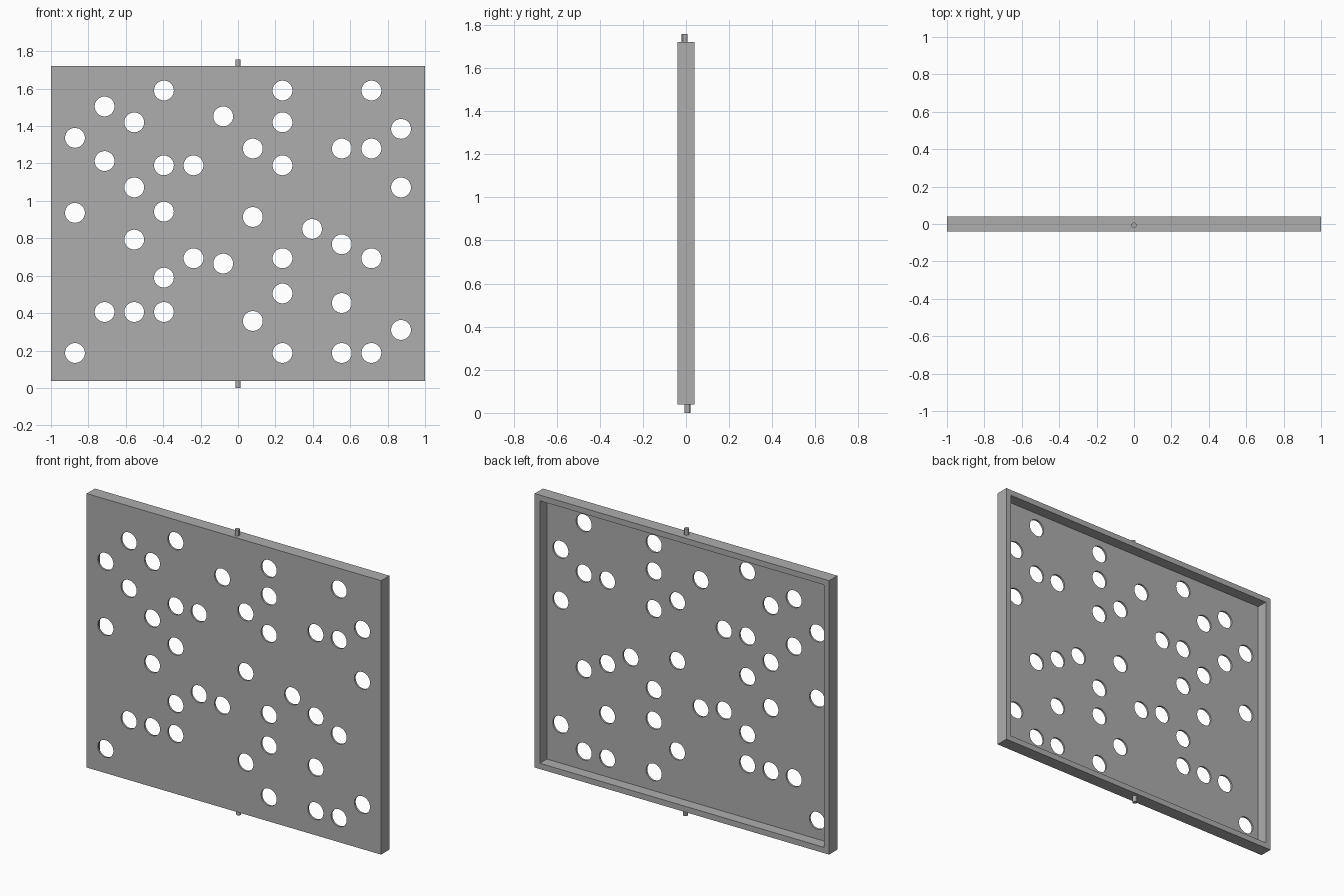
import bpy
import bmesh
from mathutils import Matrix, Vector

default_cube = bpy.data.objects.get("Cube")
if default_cube:
    bpy.data.objects.remove(default_cube, do_unlink=True)

WIDTH, DEPTH = 2.0, 0.08
BOTTOM, TOP, TOTAL = 0.038, 1.72, 1.757
RIM, SHEET = 0.05, 0.012
HOLE_RADIUS, PIN_RADIUS = 0.053, 0.014

# One flat grey for everything
grey = bpy.data.materials.new("plain_grey")
grey.use_nodes = True
colour = (0.42, 0.42, 0.42, 1)
grey.diffuse_color = colour
grey.node_tree.nodes["Principled BSDF"].inputs["Base Color"].default_value = colour


def add_object(name, bm):
    """Turn a bmesh into a named, coloured object."""
    bmesh.ops.recalc_face_normals(bm, faces=bm.faces)
    mesh = bpy.data.meshes.new(name)
    bm.to_mesh(mesh)
    bm.free()
    mesh.materials.append(grey)
    obj = bpy.data.objects.new(name, mesh)
    bpy.context.collection.objects.link(obj)
    return obj


def add_cylinder(bm, centre, radius, length, sides, rotation=Matrix()):
    bmesh.ops.create_cone(bm, cap_ends=True, segments=sides,
                          radius1=radius, radius2=radius, depth=length,
                          matrix=Matrix.Translation(centre) @ rotation)


def smooth(obj):
    bpy.ops.object.select_all(action="DESELECT")
    obj.select_set(True)
    bpy.context.view_layer.objects.active = obj
    bpy.ops.object.shade_smooth_by_angle()


# Shallow tray: a thin front sheet with a rim, open at the back
bm = bmesh.new()
height = TOP - BOTTOM
bmesh.ops.create_cube(bm, size=1, matrix=Matrix.Translation((0, 0, BOTTOM + height / 2))
                      @ Matrix.Diagonal((WIDTH, DEPTH, height, 1)))
bm.normal_update()
back = max(bm.faces, key=lambda f: f.normal.y)
bmesh.ops.inset_individual(bm, faces=[back], thickness=RIM)
pocket = bmesh.ops.extrude_discrete_faces(bm, faces=[back])["faces"][0]
bmesh.ops.translate(bm, verts=pocket.verts, vec=Vector((0, SHEET - DEPTH, 0)))
panel = add_object("perforated_panel", bm)

# Heights of the round holes in each evenly spaced column, from left to right
columns = [
    (1.337, .936, .187),
    (1.505, 1.213, .406),
    (1.42, 1.072, .793, .406),
    (1.59, 1.19, .943, .59, .406),
    (1.19, .693),
    (1.452, .665),
    (1.28, .914, .358),
    (1.59, 1.42, 1.19, .693, .505, .187),
    (.85,),
    (1.28, .768, .454, .187),
    (1.59, 1.28, .693, .187),
    (1.385, 1.072, .31),
]
spacing = 0.1585
middle = (len(columns) - 1) / 2
sideways = Matrix.Rotation(1.5707963, 4, "X")
bm = bmesh.new()
for i, heights in enumerate(columns):
    for z in heights:
        centre = ((i - middle) * spacing, -DEPTH / 2, z)
        add_cylinder(bm, centre, HOLE_RADIUS, SHEET * 4, 40, sideways)
cutter = add_object("hole_cutter", bm)
cutter.hide_render = True

# Cut the holes and bake the result
cut = panel.modifiers.new("holes", "BOOLEAN")
cut.operation = "DIFFERENCE"
cut.solver = "EXACT"
cut.object = cutter
evaluated = panel.evaluated_get(bpy.context.evaluated_depsgraph_get())
panel_mesh = bpy.data.meshes.new_from_object(evaluated)
panel.modifiers.clear()
panel.data = panel_mesh
bpy.data.objects.remove(cutter, do_unlink=True)
smooth(panel)

# Small pivot pins above and below the panel
for name, low, high, y in (("top_pin", TOP, TOTAL, -0.006),
                           ("bottom_pin", 0, BOTTOM, 0.006)):
    bm = bmesh.new()
    add_cylinder(bm, (0, y, (low + high) / 2), PIN_RADIUS, high - low, 12)
    smooth(add_object(name, bm))
